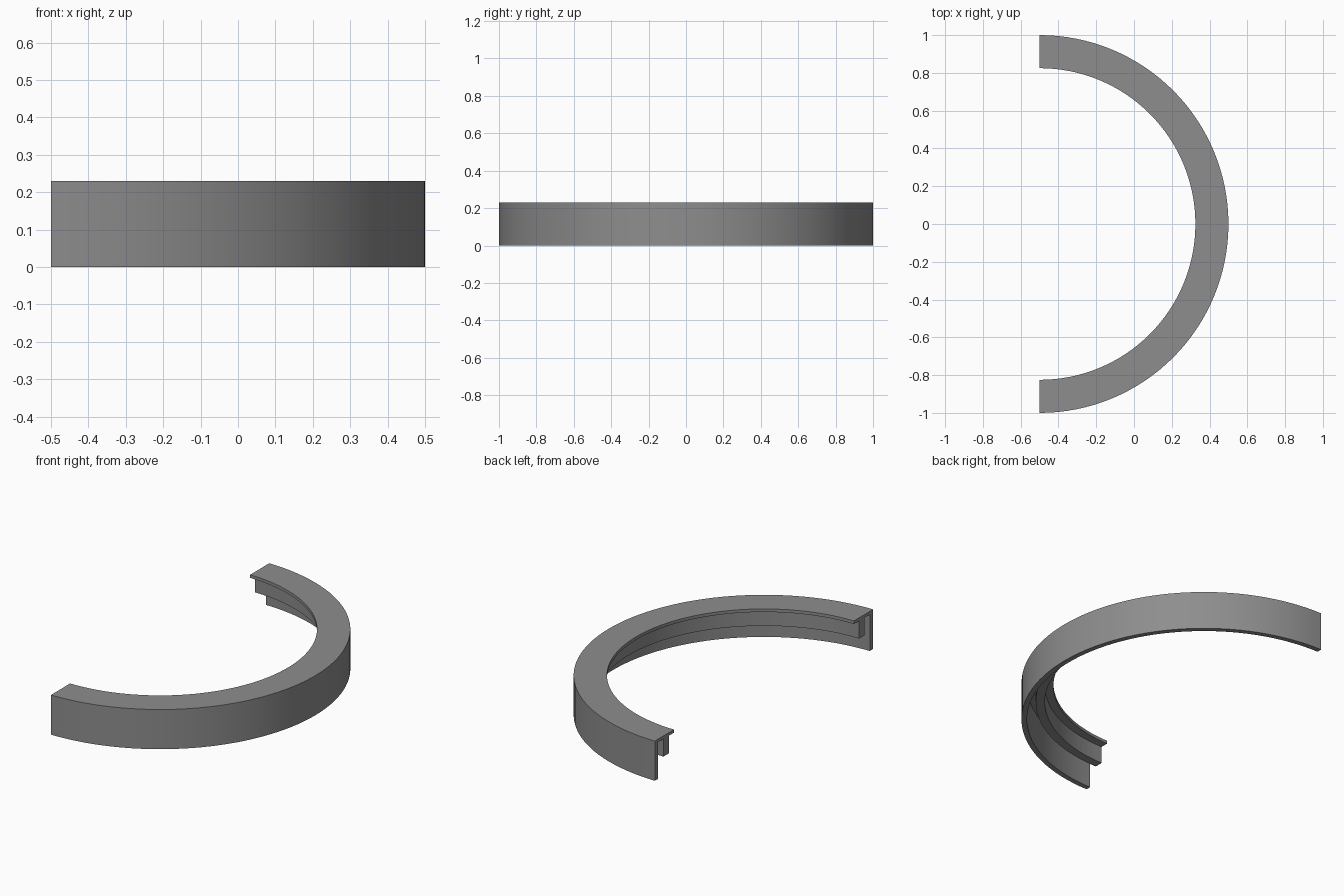
import bpy, bmesh, math

if "Cube" in bpy.data.objects:
    bpy.data.objects.remove(bpy.data.objects["Cube"])

SEGMENTS = 64
CENTRE_X = -0.5

grey = bpy.data.materials.new("mid_grey")
grey.diffuse_color = (0.27, 0.27, 0.27, 1)
grey.use_nodes = True
grey.node_tree.nodes["Principled BSDF"].inputs["Base Color"].default_value = grey.diffuse_color

# Cross-section (radius, height): top flange, tall outer wall, short inner rib
profile = [(1.0, 0.0), (1.0, 0.23), (0.825, 0.23), (0.825, 0.212),
           (0.872, 0.212), (0.872, 0.11), (0.922, 0.11), (0.922, 0.212),
           (0.97, 0.212), (0.97, 0.0)]


def swept_half_ring(name, section):
    """Sweep a closed section through 180 degrees and cap both ends."""
    bm = bmesh.new()
    rings = []
    for i in range(SEGMENTS + 1):
        a = -math.pi / 2 + math.pi * i / SEGMENTS
        rings.append([bm.verts.new((CENTRE_X + r * math.cos(a), r * math.sin(a), z))
                      for r, z in section])
    n = len(section)
    for a, b in zip(rings, rings[1:]):
        for j in range(n):
            k = (j + 1) % n
            bm.faces.new((a[j], b[j], b[k], a[k]))
    bm.faces.new(rings[0])
    bm.faces.new(rings[-1][::-1])
    bmesh.ops.recalc_face_normals(bm, faces=bm.faces)
    mesh = bpy.data.meshes.new(name)
    bm.to_mesh(mesh)
    bm.free()
    mesh.materials.append(grey)
    obj = bpy.data.objects.new(name, mesh)
    bpy.context.collection.objects.link(obj)
    return obj


ring = swept_half_ring("half_ring_channel", profile)

# Smooth curved walls, sharp section edges
bpy.context.view_layer.objects.active = ring
ring.select_set(True)
bpy.ops.object.shade_smooth_by_angle(angle=math.radians(30))
